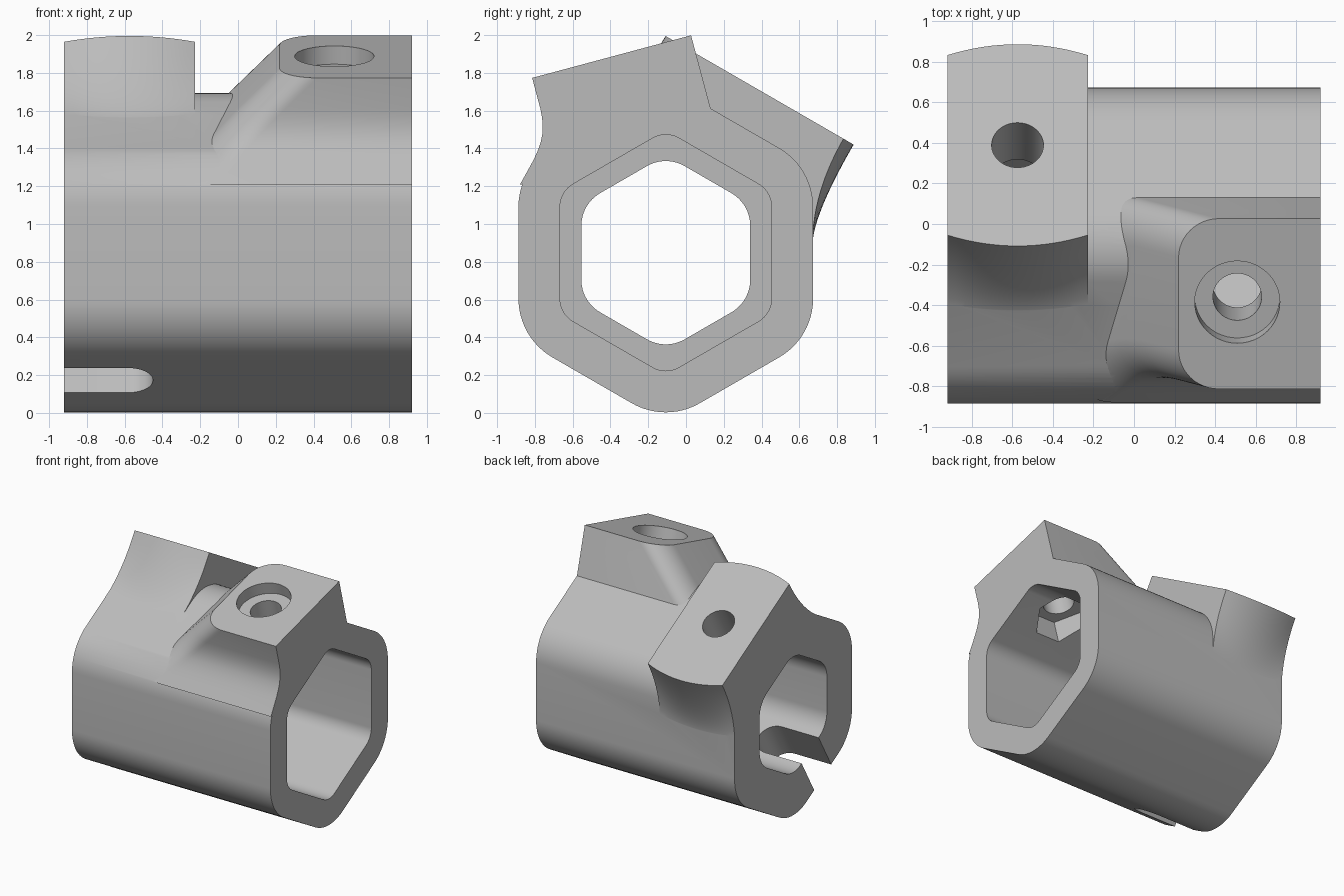
import bpy, bmesh
from math import sin, cos, pi, radians, sqrt

if "Cube" in bpy.data.objects:
    bpy.data.objects.remove(bpy.data.objects["Cube"])

grey = bpy.data.materials.new("plain grey")
grey.use_nodes = True
grey.diffuse_color = (0.5, 0.5, 0.5, 1)
grey.node_tree.nodes["Principled BSDF"].inputs["Base Color"].default_value = (0.5, 0.5, 0.5, 1)

CY, CZ = -0.107, 0.848      # tube axis
END = 0.922                 # half length of the tube
BOSS, PAD = radians(30), radians(-15)   # tilts of the two screw mounts


def place(x, t, h, tilt=0.0):
    """Point at t across and h out from the tube axis, in a frame tilted about x."""
    return (x, CY + t * cos(tilt) + h * sin(tilt), CZ - t * sin(tilt) + h * cos(tilt))


def loft(name, rings):
    """Closed solid through rings of equal point count."""
    bm = bmesh.new()
    rows = [[bm.verts.new(p) for p in ring] for ring in rings]
    n = len(rows[0])
    for a, b in zip(rows, rows[1:]):
        for i in range(n):
            bm.faces.new((a[i], a[(i + 1) % n], b[(i + 1) % n], b[i]))
    bm.faces.new(rows[0])
    bm.faces.new(rows[-1])
    bmesh.ops.recalc_face_normals(bm, faces=bm.faces)
    mesh = bpy.data.meshes.new(name)
    bm.to_mesh(mesh)
    bm.free()
    mesh.materials.append(grey)
    ob = bpy.data.objects.new(name, mesh)
    bpy.context.collection.objects.link(ob)
    return ob


def hex_prism(name, apothem, r, x0, x1, steps=12):
    """Hexagonal bar along x with rounded corners."""
    ring = []
    for k in range(6):
        mid = k * pi / 3
        d = (apothem - r) * 2 / sqrt(3)
        for i in range(steps + 1):
            a = mid + (i / steps - 0.5) * pi / 3
            ring.append((d * sin(mid) + r * sin(a), d * cos(mid) + r * cos(a)))
    return loft(name, [[place(x, t, h) for t, h in ring] for x in (x0, x1)])


def drill(name, x, r, h0, h1, tilt, sides=48):
    """Round or hexagonal cutter along a mount's normal."""
    angles = [2 * pi * i / sides for i in range(sides)]
    return loft(name, [[place(x + r * cos(a), r * sin(a), h, tilt) for a in angles]
                       for h in (h0, h1)])


def boolean(target, tool, operation):
    mod = target.modifiers.new(tool.name, 'BOOLEAN')
    mod.operation, mod.solver, mod.object = operation, 'EXACT', tool
    bpy.context.view_layer.objects.active = target
    bpy.ops.object.modifier_apply(modifier=mod.name)
    bpy.data.objects.remove(tool)


# Outer tube
body = hex_prism("hexagonal_sleeve", 0.78, 0.36, -END, END)

# Flared boss: bowed flanks that sweep tangentially into the neighbouring flats
BX, HALF, TOP = -0.575, 0.347, 0.993
rings = []
for i in range(17):
    u = i / 8 - 1
    end_t = 0.575 - 0.062 * u * u
    foot_t, foot_h = 0.655, 0.418
    ctrl_h = foot_h + (foot_t - end_t) * sqrt(3)
    flank = []
    for j in range(15):
        s = j / 14
        flank.append(((1 - s) ** 2 * foot_t + (1 - (1 - s) ** 2) * end_t,
                      (1 - s) ** 2 * foot_h + 2 * s * (1 - s) * ctrl_h + s * s * TOP))
    outline = flank + [(-t, h) for t, h in reversed(flank)]
    rings.append([place(BX + HALF * u, t, h, BOSS) for t, h in outline])
boolean(body, loft("flared_boss", rings), 'UNION')

# Slanted pad: rounded plate swept down at 45 degrees, filleted at the front
PAD_TOP, R = 1.077, 0.2
flare = [(0, 0), (0.17, 0), (0.22, 0.004), (0.26, 0.012), (0.3, 0.024), (0.34, 0.044),
         (0.38, 0.071), (0.42, 0.104), (0.46, 0.142), (0.53, 0.21)]
rings = []
for depth, out in flare:
    left, front, back = 0.22 - depth, -0.444 - out, 0.427
    arc = [pi / 2 * k / 12 for k in range(13)]
    outline = [(END, back)]
    outline += [(left + R - R * sin(a), back - R + R * cos(a)) for a in arc]
    outline += [(left + R - R * cos(a), front + R - R * sin(a)) for a in arc]
    outline += [(END, front)]
    rings.append([place(x, t, PAD_TOP - depth, PAD) for x, t in outline])
boolean(body, loft("slanted_pad", rings), 'UNION')

# Stepped hexagonal bore
boolean(body, hex_prism("wide_bore", 0.56, 0.14, 0, 1.2), 'DIFFERENCE')
boolean(body, hex_prism("narrow_bore", 0.447, 0.2, -1.2, 0.1), 'DIFFERENCE')

# Screw holes, counterbore and hexagonal nut pockets
PX = 0.51
for cutter in (
    drill("boss_hole", BX, 0.128, 0.2, 1.2, BOSS),
    drill("boss_nut_pocket", BX, 0.22, 0.2, 0.63, BOSS, 6),
    drill("pad_counterbore", PX, 0.21, 0.977, 1.3, PAD),
    drill("pad_hole", PX, 0.12, 0.2, 1.2, PAD),
    drill("pad_nut_pocket", PX, 0.22, 0.2, 0.73, PAD, 6),
):
    boolean(body, cutter, 'DIFFERENCE')

# Open-ended slot opposite the boss
SR = 0.13
curve = [(-0.58 + SR * cos(a), SR * sin(a)) for a in [pi * (k / 16 - 0.5) for k in range(17)]]
slot = [(-1.2, -SR)] + curve + [(-1.2, SR)]
boolean(body, loft("slot", [[place(x, t, h, BOSS) for x, t in slot] for h in (-0.2, -1.1)]),
        'DIFFERENCE')

# Smooth shading with sharp edges kept
bpy.ops.object.select_all(action='DESELECT')
body.select_set(True)
bpy.context.view_layer.objects.active = body
bpy.ops.object.shade_smooth_by_angle(angle=radians(25))
